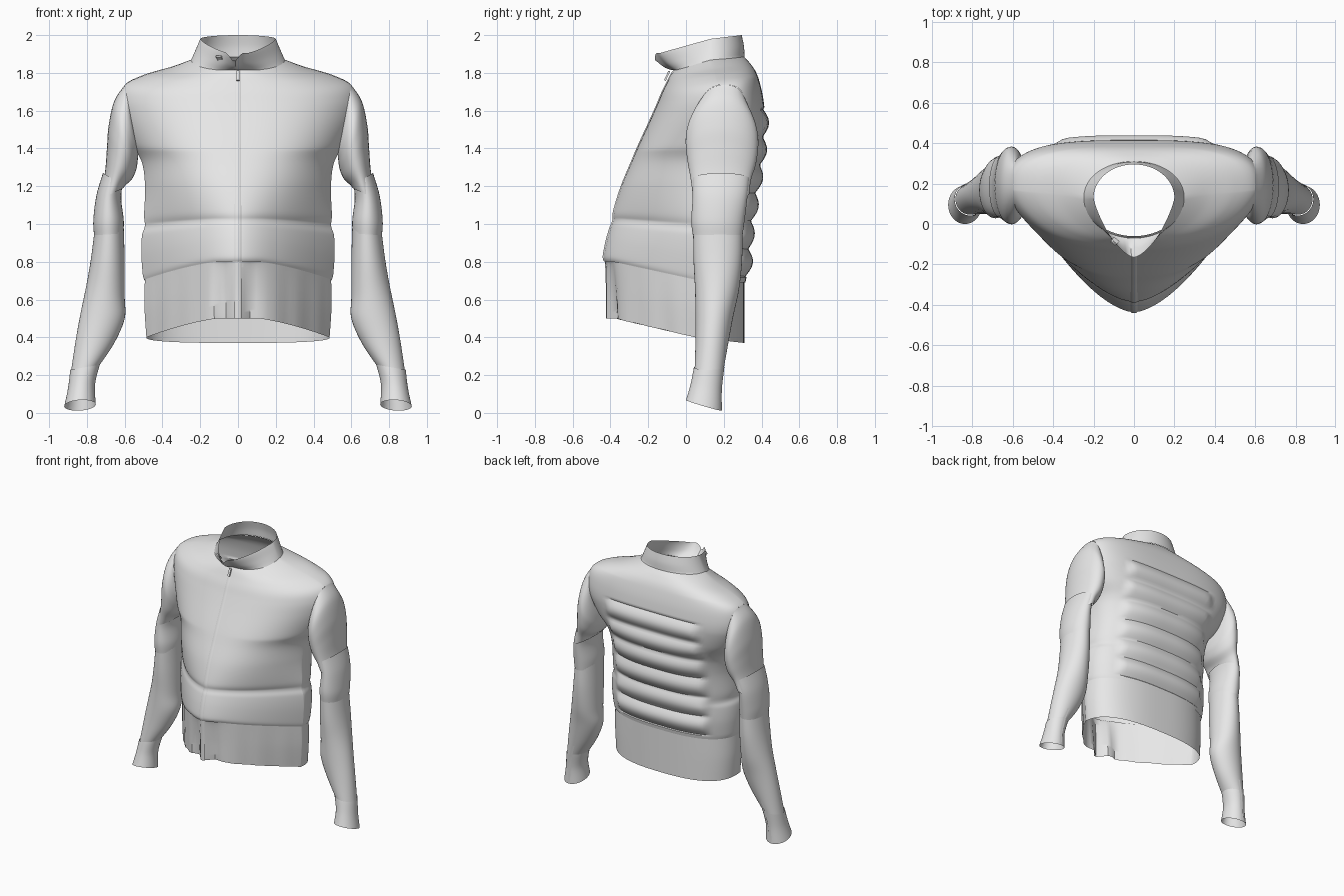
import bpy, bmesh, math
from mathutils import Vector

if "Cube" in bpy.data.objects:
    bpy.data.objects.remove(bpy.data.objects["Cube"])

mat = bpy.data.materials.new("light_grey_cloth")
mat.diffuse_color = (0.8, 0.8, 0.8, 1)
mat.use_nodes = True
mat.node_tree.nodes["Principled BSDF"].inputs["Base Color"].default_value = mat.diffuse_color
COLS = 96


def clamp(v):
    return max(0.0, min(1.0, v))


def finish(name, bm, angle=40):
    me = bpy.data.meshes.new(name)
    bm.to_mesh(me)
    bm.free()
    me.materials.append(mat)
    ob = bpy.data.objects.new(name, me)
    bpy.context.collection.objects.link(ob)
    bpy.ops.object.select_all(action='DESELECT')
    ob.select_set(True)
    bpy.context.view_layer.objects.active = ob
    bpy.ops.object.shade_smooth_by_angle(angle=math.radians(angle))
    return ob


def dense(rows, steps):
    """Catmull-Rom interpolation between parameter rows."""
    out, last = [], len(rows) - 1
    for i in range(last):
        a, b, c, d = (rows[max(i - 1, 0)], rows[i], rows[i + 1], rows[min(i + 2, last)])
        for k in range(steps):
            t = k / steps
            out.append([0.5 * (2 * q + (r - p) * t + (2 * p - 5 * q + 4 * r - s) * t * t
                               + (3 * q - p - 3 * r + s) * t ** 3) for p, q, r, s in zip(a, b, c, d)])
    out.append(list(rows[-1]))
    return out


def loft(rings, closed=True, flip=False):
    bm = bmesh.new()
    vs = [[bm.verts.new(p) for p in r] for r in rings]
    n = len(rings[0])
    for a, b in zip(vs, vs[1:]):
        for j in range(n if closed else n - 1):
            k = (j + 1) % n
            f = [a[j], a[k], b[k], b[j]]
            bm.faces.new(f[::-1] if flip else f)
    return bm


def torso_ring(row, tip=0):
    """Pointed front, rounded boxy back; blends to an ellipse at the neck."""
    zf, zs, zb, w, yf, ys, yb = row
    h, k = clamp((zs - 1.0) / 0.4), clamp((zs - 1.76) / 0.11)
    p = (1.65 + .85 * h) * (1 - k) + 2 * k - .4 * tip
    q = (1 - 0.3 * h) * (1 - k) + 0.5 * k + .3 * tip
    n = (2.6 + .5 * clamp((zs - 1.3) / .25)) * (1 - k) + 2 * k
    pts = []
    for j in range(COLS):
        t = -math.pi / 2 + 2 * math.pi * j / COLS
        s, c = math.sin(t), math.cos(t)
        if j <= COLS // 2:
            f = max(0, 1 - abs(s) ** p) ** q
            pts.append(Vector((w * s, ys + (yf - ys) * f, zs + (zf - zs) * min(1, 1.1 * f))))
        else:
            f = max(0, -c) ** (2 / n)
            x = math.copysign(abs(s) ** (2 / n), s) * w
            pts.append(Vector((x, ys + (yb - ys) * f, zs + (zb - zs) * f)))
    return pts


# Ring rows: front z, side z, back z, half width, front y, side y, back y
band_rows = dense([
    (.50, .40, .37, .485, -.42, .05, .31),
    (.65, .56, .54, .495, -.42, .05, .31),
    (.81, .715, .70, .493, -.425, .05, .31)], 10)
body_rows = dense([
    (.80, .705, .69, .497, -.43, .05, .315),
    (.83, .74, .73, .505, -.437, .05, .322),
    (.91, .85, .82, .512, -.422, .05, .335),
    (.98, .94, .92, .508, -.402, .05, .34),
    (1.02, .99, .97, .493, -.386, .05, .345),
    (1.07, 1.05, 1.04, .497, -.382, .05, .355),
    (1.20, 1.20, 1.20, .492, -.342, .06, .38),
    (1.33, 1.33, 1.33, .51, -.288, .10, .40),
    (1.42, 1.43, 1.44, .57, -.25, .15, .412),
    (1.55, 1.56, 1.57, .62, -.19, .17, .418),
    (1.64, 1.66, 1.67, .63, -.15, .17, .408),
    (1.70, 1.735, 1.75, .60, -.125, .17, .39),
    (1.75, 1.785, 1.805, .50, -.10, .16, .37),
    (1.79, 1.825, 1.85, .36, -.08, .15, .34),
    (1.82, 1.87, 1.885, .245, -.06, .13, .308)], 9)

# Hem band with soft folds beside the zip
rings = [torso_ring(r) for r in band_rows]
for i, ring in enumerate(rings):
    low = 1 - i / (len(rings) - 1)
    for v in ring:
        if v.y < 0:
            v.y += low ** 0.5 * (0.045 * math.exp(-((abs(v.x) - .07) / .04) ** 2)
                                 + 0.004 * math.sin(v.x * 55))
finish("hem_band", loft(rings))

# Main body with padded ribs across the back panel
PITCH = .148
rings = [torso_ring(r) for r in body_rows]
for ring in rings:
    for v in ring:
        if v.y > .2 and .72 < v.z < .72 + 6 * PITCH:
            edge = clamp((.39 - abs(v.x)) / .04)
            v.y += edge * (0.03 * abs(math.sin(math.pi * (v.z - .72) / PITCH)) - .008)
bm = loft(rings)
# Armholes cut on slanted planes
for side in (1, -1):
    faces = [f for f in bm.faces if f.calc_center_median().z > 1.31
             and f.calc_center_median().x * side > .3]
    geom = set(faces)
    for f in faces:
        geom.update(f.verts)
        geom.update(f.edges)
    bmesh.ops.bisect_plane(bm, geom=list(geom), plane_co=(.522 * side, 0, 1.33),
                           plane_no=(.405 * side, 0, -.078), clear_outer=True)


def hole_angle(v):
    return math.atan2((v.y - .185) / .19, (v.z - 1.555) / .19)


# Armhole rim, sorted by angle, so the sleeves can start on it
rim = sorted(((hole_angle(v.co), v.co.copy()) for v in bm.verts
              if v.is_boundary and v.co.x > .45 and 1.3 < v.co.z < 1.8), key=lambda e: e[0])
finish("body", bm)


def rim_point(a):
    a = (a + math.pi) % (2 * math.pi) - math.pi
    for i in range(len(rim)):
        (a0, p0), (a1, p1) = rim[i - 1], rim[i]
        if i == 0:
            a0 -= 2 * math.pi
        if a <= a1:
            return p0.lerp(p1, clamp((a - a0) / max(a1 - a0, 1e-6)))
    a0, p0 = rim[-1]
    return p0.lerp(rim[0][1], clamp((a - a0) / max(rim[0][0] + 2 * math.pi - a0, 1e-6)))


# Stand collar with a pointed, notched front
collar_rows = dense([
    (1.815, 1.865, 1.885, .25, -.07, .13, .31),
    (1.85, 1.92, 1.94, .225, -.115, .13, .307),
    (1.905, 1.98, 2.0, .20, -.165, .13, .295)], 6)
rings = [torso_ring(r, i / (len(collar_rows) - 1)) for i, r in enumerate(collar_rows)]
for i, ring in enumerate(rings):
    for v in ring:
        if v.y < 0 and abs(v.x + .02) < .04:
            v.z -= (.04 - abs(v.x + .02)) * 1.2 * i / (len(rings) - 1)
snap = min((v for r in rings for v in r if v.y < .05),
           key=lambda v: (v.x + .09) ** 2 + (v.z - 1.872) ** 2)
finish("collar", loft(rings))


def box(name, loc, size, rot=(0, 0, 0)):
    bm = bmesh.new()
    bmesh.ops.create_cube(bm, size=1)
    bmesh.ops.scale(bm, vec=size, verts=bm.verts)
    ob = finish(name, bm)
    ob.location, ob.rotation_euler = loc, rot
    return ob


# Front zip following the centre line, its pull tab, and the collar snap
strip = [(r[0], r[4]) for r in band_rows[:-1] + body_rows[1:]]
finish("front_zip", loft([[(-.018, y + .002, z), (-.01, y - .004, z),
                           (.01, y - .004, z), (.018, y + .002, z)] for z, y in strip], closed=False))
box("zip_pull", (0, -.1, 1.785), (.016, .01, .055), (math.radians(-25), 0, 0))
box("collar_snap", snap, (.034, .009, .036), (math.radians(45), 0, math.radians(-38)))

# Sleeve rows: outer x, outer z, inner x, inner z, front y, back y
SLEEVE = {
    "upper_sleeve": [(.597, 1.735, .52, 1.345, .0, .375), (.655, 1.65, .53, 1.325, -.003, .382),
                     (.685, 1.52, .54, 1.285, .0, .382), (.694, 1.40, .56, 1.24, .01, .37),
                     (.705, 1.27, .595, 1.205, .025, .345), (.735, 1.13, .607, 1.19, .035, .335)],
    "elbow": [(.715, 1.27, .612, 1.21, .035, .335), (.75, 1.15, .618, 1.13, .035, .325),
              (.766, 1.02, .605, 1.02, .028, .31), (.762, .94, .607, .95, .035, .30)],
    "forearm": [(.758, .98, .605, .98, .038, .298), (.778, .82, .60, .80, .04, .297),
                (.802, .68, .60, .62, .048, .28), (.835, .52, .60, .50, .05, .25),
                (.86, .38, .655, .37, .05, .225), (.884, .22, .735, .25, .046, .20)],
    "cuff": [(.888, .228, .732, .255, .042, .203), (.90, .13, .757, .15, .025, .19),
             (.92, .035, .753, .045, .0, .19)],
}
SIDES = 40


def sleeve_ring(row, tilt):
    xo, zo, xi, zi, y0, y1 = row
    pts = []
    for j in range(SIDES):
        a = 2 * math.pi * j / SIDES
        c, s = math.cos(a), math.sin(a)
        pts.append(Vector(((xo + xi) / 2 + (xo - xi) / 2 * c, (y0 + y1) / 2 + (y1 - y0) / 2 * s,
                           (zo + zi) / 2 + (zo - zi) / 2 * c - tilt * s)))
    return pts


for side, label in ((1, "left"), (-1, "right")):
    for part, rows in SLEEVE.items():
        rs = dense(rows, 6)
        tilts = [.028 * i / (len(rs) - 1) if part == "cuff" else 0 for i in range(len(rs))]
        rings = [sleeve_ring(r, t) for r, t in zip(rs, tilts)]
        if part == "upper_sleeve":
            # Ease the sleeve head onto the armhole rim
            shift = [rim_point(2 * math.pi * j / SIDES) - rings[0][j] for j in range(SIDES)]
            for i in range(10):
                rings[i] = [p + d * (1 - i / 10) ** 2 for p, d in zip(rings[i], shift)]
        rings = [[(side * p.x, p.y, p.z) for p in r] for r in rings]
        finish(f"{label}_{part}", loft(rings, flip=side > 0))
    # Short zip at the back of the cuff
    path = [(.782, .217, .32), (.81, .205, .235), (.828, .194, .13), (.838, .193, .02)]
    finish(f"{label}_cuff_zip", loft([[(side * (x + d), y, z) for d in (-.009, .009)]
                                      for x, y, z in path], closed=False, flip=side > 0))
